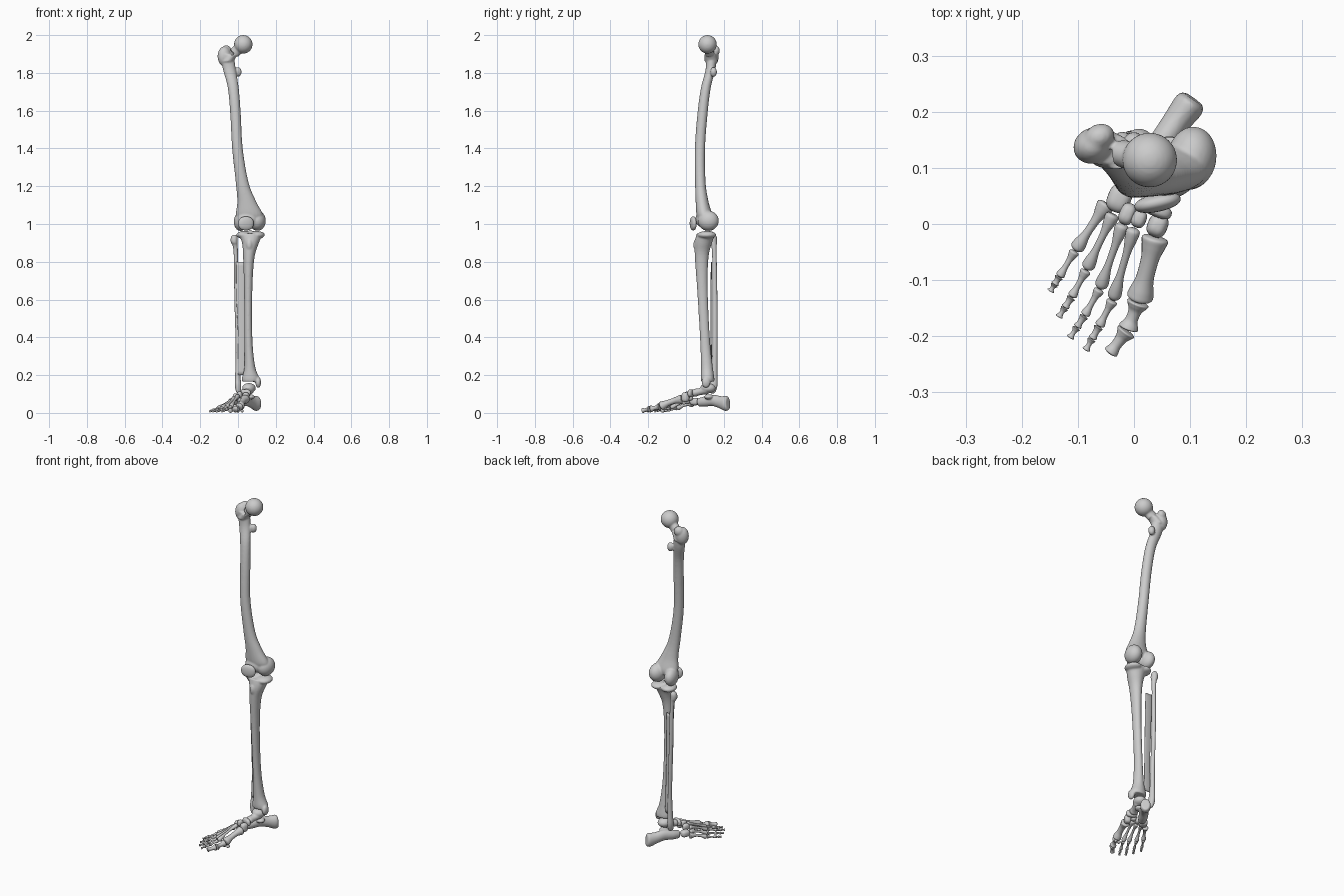
import bpy, bmesh, math
from mathutils import Vector, Matrix


def catmull(rows, n):
    # smooth interpolation through rows of numbers
    rows = [Vector(r) for r in rows]
    out = []
    for i in range(len(rows) - 1):
        p0, p1, p2 = rows[max(i - 1, 0)], rows[i], rows[i + 1]
        p3 = rows[min(i + 2, len(rows) - 1)]
        for k in range(n):
            t = k / n
            out.append(0.5 * (2 * p1 + (p2 - p0) * t + (2 * p0 - 5 * p1 + 4 * p2 - p3) * t * t
                              + (3 * p1 - p0 - 3 * p2 + p3) * t ** 3))
    return out + [rows[-1]]


def add_loft(bm, rows, steps=6, sides=20):
    # rows: x, y, z, half width sideways, half width up/back
    pts = catmull(rows, steps)
    cen = [Vector(p[:3]) for p in pts]
    rings = []
    for i, p in enumerate(pts):
        t = (cen[min(i + 1, len(cen) - 1)] - cen[max(i - 1, 0)]).normalized()
        if abs(t.z) > 0.75:
            u, v = Vector((1, 0, 0)), Vector((0, 1, 0))
        else:
            u = t.cross(Vector((0, 0, 1))).normalized()
            v = u.cross(t)
        rings.append([bm.verts.new(cen[i] + u * p[3] * math.cos(a) + v * p[4] * math.sin(a))
                      for a in (2 * math.pi * k / sides for k in range(sides))])
    for r, s in zip(rings, rings[1:]):
        for k in range(sides):
            bm.faces.new((r[k], r[(k + 1) % sides], s[(k + 1) % sides], s[k]))
    bm.faces.new(rings[0])
    bm.faces.new(rings[-1])


def add_blob(bm, x, y, z, rx, ry, rz, turn=0, power=1.0):
    # ellipsoid, boxier when power is below 1
    vs = bmesh.ops.create_uvsphere(bm, u_segments=28, v_segments=18, radius=1)["verts"]
    rot = Matrix.Rotation(math.radians(turn), 3, 'Z')
    for v in vs:
        c = [math.copysign(abs(q) ** power, q) for q in v.co]
        v.co = rot @ Vector((c[0] * rx, c[1] * ry, c[2] * rz)) + Vector((x, y, z))


def bone(name, lofts=(), blobs=(), voxel=0.0, smooth=5):
    bm = bmesh.new()
    for l in lofts:
        add_loft(bm, l)
    for b in blobs:
        add_blob(bm, *b)
    bmesh.ops.recalc_face_normals(bm, faces=bm.faces)
    for f in bm.faces:
        f.smooth = True
    me = bpy.data.meshes.new(name)
    bm.to_mesh(me)
    bm.free()
    ob = bpy.data.objects.new(name, me)
    bpy.context.collection.objects.link(ob)
    if voxel:
        m = ob.modifiers.new("merge", 'REMESH')
        m.mode, m.voxel_size, m.use_smooth_shade = 'VOXEL', voxel, True
        s = ob.modifiers.new("soften", 'SMOOTH')
        s.factor, s.iterations = 0.5, smooth
    return ob


# thigh bone: shaft, neck, head, trochanters, condyles
bone("femur", [
    [(-.058, .135, 1.90, .036, .03), (-.046, .13, 1.82, .034, .026), (-.025, .105, 1.72, .029, .026),
     (-.013, .087, 1.58, .028, .027), (-.003, .074, 1.4, .028, .027), (.022, .076, 1.22, .034, .028),
     (.046, .085, 1.12, .05, .034), (.06, .097, 1.05, .072, .042), (.06, .10, 1.02, .06, .035)],
    [(-.055, .135, 1.86, .032, .036), (-.02, .125, 1.905, .025, .03), (.028, .114, 1.95, .028, .028)]],
    [(.028, .114, 1.951, .049, .049, .049),
     (-.072, .14, 1.888, .037, .032, .052, 25), (-.062, .155, 1.918, .028, .023, .028, 25),
     (.0, .146, 1.805, .019, .018, .026),
     (.103, .118, 1.017, .044, .056, .053, -8), (.013, .118, 1.013, .035, .053, .05, 8),
     (.05, .084, 1.025, .055, .034, .042)], 0.0045)

# kneecap
bone("patella", blobs=[(.042, .038, 1.003, .042, .016, .037, 12, .9)])

# shin bone: plateau, shaft, inner ankle
bone("tibia", [
    [(.066, .107, .95, .066, .05), (.066, .092, .90, .045, .046), (.057, .083, .82, .03, .036),
     (.054, .087, .65, .022, .028), (.055, .1, .4, .021, .026), (.062, .11, .25, .028, .031),
     (.067, .114, .185, .046, .036), (.067, .115, .165, .045, .034)]],
    [(.098, .11, .942, .044, .05, .021), (.033, .113, .942, .042, .047, .021),
     (.064, .115, .955, .014, .018, .013), (.06, .055, .89, .018, .016, .032),
     (.107, .106, .162, .015, .023, .03)], 0.0045)

# outer shin bone
bone("fibula", [
    [(-.02, .146, .943, .008, .01), (-.02, .145, .93, .017, .018), (-.02, .144, .905, .018, .02),
     (-.012, .15, .85, .011, .012), (-.008, .153, .6, .011, .013), (-.001, .153, .35, .011, .013),
     (-.001, .15, .2, .014, .016), (0, .146, .15, .017, .021), (.002, .142, .115, .013, .016),
     (.003, .14, .103, .005, .007)]])

# thin sheet between the two shin bones
bone("interosseous_membrane", [
    [(.012, .135, .8, .022, .003), (.014, .132, .6, .022, .003), (.02, .133, .4, .02, .003),
     (.022, .135, .2, .022, .003)]])

# heel and ankle bones
bone("calcaneus", [
    [(.106, .223, .05, .021, .031), (.098, .212, .05, .028, .04), (.074, .18, .057, .025, .032),
     (.048, .142, .066, .024, .03), (.02, .1, .06, .025, .027), (.002, .066, .055, .02, .022)]],
    [(.062, .122, .085, .028, .025, .014, -30)], 0.004, 4)
bone("talus", [[(.058, .11, .122, .03, .024), (.05, .075, .113, .021, .019), (.042, .05, .108, .022, .02)]],
     [(.058, .116, .131, .035, .042, .027, -23), (.042, .05, .107, .024, .018, .021, -23)], 0.004, 4)

# midfoot bones: centre, half sizes, turn
for name, b in {
    "navicular": (.038, .027, .104, .031, .013, .021),
    "medial_cuneiform": (.042, -.003, .083, .018, .021, .026),
    "middle_cuneiform": (.009, .009, .096, .013, .016, .018),
    "lateral_cuneiform": (-.012, .018, .084, .014, .02, .019),
    "cuboid": (-.026, .046, .06, .021, .026, .02),
}.items():
    bone(name, blobs=[b + (-23, .75)])


def long_bone(name, a, b, ra, rb, waist, arch=0.0):
    # small tubular bone with flared ends
    a, b = Vector(a), Vector(b)
    rows = []
    for t, s in ((0, .5), (.04, .95), (.16, .85), (.35, waist), (.65, waist), (.85, .9), (.95, .95), (1, .45)):
        r = (ra + (rb - ra) * t) * s
        p = a.lerp(b, t) + Vector((0, 0, arch * math.sin(math.pi * t)))
        rows.append((*p, r, r))
    bone(name, [rows])


# toes: metatarsal base, metatarsal head, first phalanx end, tip, radii
toes = [
    ((.039, -.022, .073), (.009, -.136, .033), (-.011, -.188, .021), (-.043, -.231, .012), .025, .024, .021),
    ((.0, -.008, .088), (-.037, -.134, .032), (-.062, -.182, .018), (-.086, -.225, .009), .013, .0125, .0105),
    ((-.02, .0, .076), (-.06, -.114, .03), (-.088, -.163, .017), (-.114, -.203, .009), .013, .012, .010),
    ((-.037, .018, .062), (-.084, -.08, .027), (-.111, -.13, .016), (-.134, -.166, .009), .013, .012, .010),
    ((-.048, .037, .047), (-.104, -.046, .024), (-.133, -.094, .014), (-.149, -.12, .008), .017, .0125, .0095),
]
for i, (base, head, mid, tip, rb, rh, rp) in enumerate(toes, 1):
    long_bone(f"metatarsal_{i}", base, head, rb, rh, .66 if i == 1 else .55, .006)
    head, mid, tip = Vector(head), Vector(mid), Vector(tip)
    long_bone(f"proximal_phalanx_{i}", head.lerp(mid, .05), mid, rp, rp * .85, .6)
    if i == 1:
        long_bone("distal_phalanx_1", mid.lerp(tip, .05), tip, rp * .9, rp * .6, .65)
    else:
        half = mid.lerp(tip, .52)
        long_bone(f"middle_phalanx_{i}", mid.lerp(tip, .03), half, rp * .85, rp * .75, .7)
        long_bone(f"distal_phalanx_{i}", half.lerp(tip, .05), tip, rp * .75, rp * .7, .6)

# small bones under the ball of the foot
for i, x in enumerate((.0, .022), 1):
    bone(f"sesamoid_{i}", blobs=[(x, -.125, .01, .008, .011, .008, -15)])
